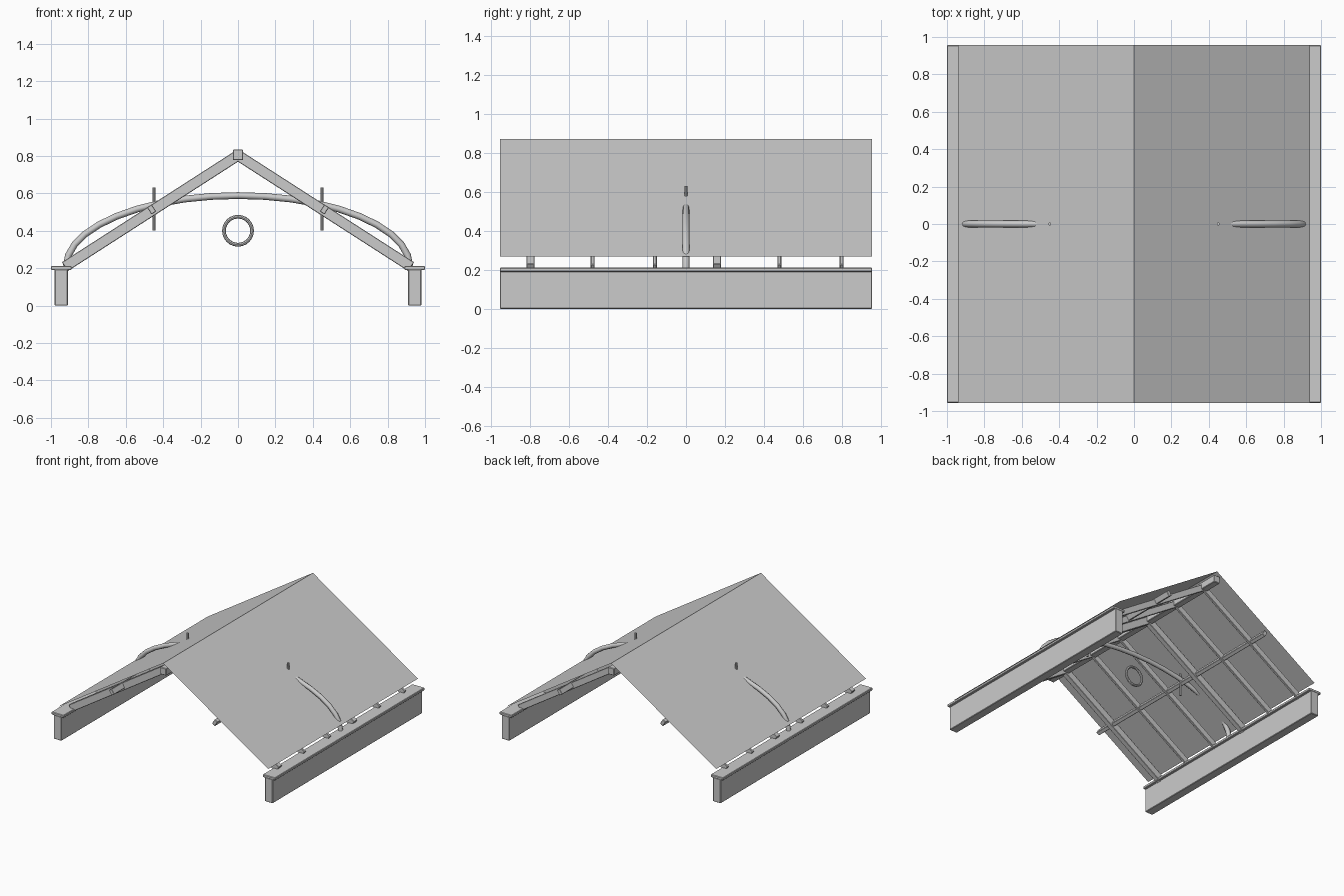
import bpy, math
from mathutils import Matrix, Vector

if "Cube" in bpy.data.objects:
    bpy.data.objects.remove(bpy.data.objects["Cube"])

SLOPE = math.atan(0.643)          # roof pitch
HALF = 0.957                      # half length along y


def box(name, size, loc, tilt=0, bevel=0.004):
    bpy.ops.mesh.primitive_cube_add(size=1)
    ob = bpy.context.object
    ob.name = name
    ob.data.transform(Matrix.Diagonal((*size, 1)))
    ob.location = loc
    ob.rotation_euler.y = tilt
    if bevel:
        m = ob.modifiers.new("bevel", 'BEVEL')
        m.width = bevel
        m.segments = 1
    return ob


# Side walls, plates, purlins and hanging rods
for s, side in ((-1, "left"), (1, "right")):
    box(side + "_wall", (0.07, 2 * HALF, 0.195), (s * 0.945, 0, 0.0975))
    box(side + "_wall_plate", (0.11, 2 * HALF, 0.022), (s * 0.945, 0, 0.201))
    box(side + "_purlin", (0.03, 2 * HALF, 0.045), (s * 0.462, 0, 0.514), s * SLOPE, 0.003)
    bpy.ops.mesh.primitive_cylinder_add(vertices=8, radius=0.008, depth=0.23,
                                        location=(s * 0.45, 0, 0.517))
    bpy.context.object.name = side + "_rod"

    # Rafters: every third one is a thicker principal
    top, foot = Vector((0, 0, 0.803)), Vector((s * 0.926, 0, 0.803 - 0.926 * 0.643))
    mid, length = (top + foot) / 2, (foot - top).length
    for i in range(6):
        main = i % 3 == 0
        w, d = (0.042, 0.057) if main else (0.02, 0.05)
        box(side + ("_principal_rafter" if main else "_common_rafter"), (length, w, d),
            (mid.x, -0.8 + 0.32 * i, mid.z), s * SLOPE, 0.003)

# Ridge beam
box("ridge_beam", (0.054, 2 * HALF, 0.058), (0, 0, 0.806))

# Thin roof sheets
for s, side in ((-1, "left"), (1, "right")):
    me = bpy.data.meshes.new(side + "_roof_sheet")
    v = [(0, -HALF, 0.872), (s * 0.94, -HALF, 0.268), (s * 0.94, HALF, 0.268), (0, HALF, 0.872)]
    me.from_pydata(v, [], [(0, 1, 2, 3) if s > 0 else (3, 2, 1, 0)])
    bpy.context.collection.objects.link(bpy.data.objects.new(side + "_roof_sheet", me))

# Elliptical arch rib under the middle of the roof
cu = bpy.data.curves.new("arch_rib", 'CURVE')
cu.dimensions = '3D'
cu.bevel_depth = 0.018
cu.bevel_resolution = 2
cu.use_fill_caps = True
sp = cu.splines.new('POLY')
N = 20
sp.points.add(N)
for i, p in enumerate(sp.points):
    a = math.pi * i / N
    p.co = (0.918 * math.cos(a), 0, 0.21 + 0.378 * math.sin(a), 1)
bpy.context.collection.objects.link(bpy.data.objects.new("arch_rib", cu))

# Hanging ring
bpy.ops.mesh.primitive_torus_add(major_segments=24, minor_segments=8, major_radius=0.075,
                                 minor_radius=0.01, location=(0, 0, 0.4),
                                 rotation=(math.pi / 2, 0, 0))
bpy.context.object.name = "hanging_ring"
